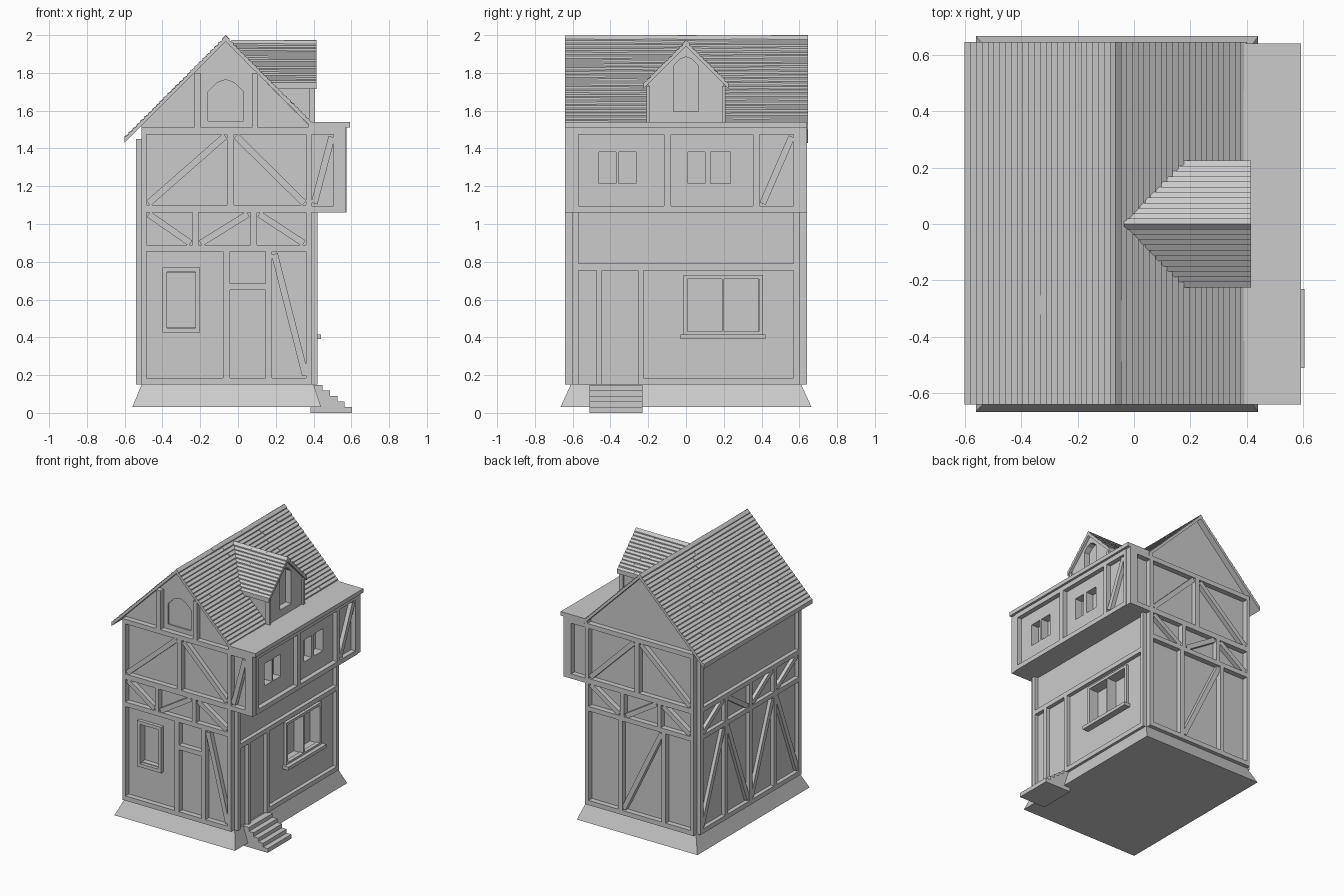
import bpy, bmesh, math, random

if "Cube" in bpy.data.objects:
    bpy.data.objects.remove(bpy.data.objects["Cube"])
random.seed(4)

mat = bpy.data.materials.new("plain grey")
mat.diffuse_color = (0.6, 0.6, 0.6, 1)
mat.use_nodes = True
mat.node_tree.nodes["Principled BSDF"].inputs["Base Color"].default_value = mat.diffuse_color


def prisms(name, items, axis):
    """One object from (profile, start, end) items, each extruded along x or y."""
    bm = bmesh.new()
    for pts, d0, d1 in items:
        put = (lambda u, z, d: (u, d, z)) if axis == 'y' else (lambda u, z, d: (d, u, z))
        a = [bm.verts.new(put(u, z, d0)) for u, z in pts]
        b = [bm.verts.new(put(u, z, d1)) for u, z in pts]
        n = len(pts)
        bm.faces.new(a)
        bm.faces.new(b[::-1])
        for i in range(n):
            bm.faces.new((a[i], b[i], b[(i + 1) % n], a[(i + 1) % n]))
    bmesh.ops.recalc_face_normals(bm, faces=bm.faces)
    me = bpy.data.meshes.new(name)
    bm.to_mesh(me)
    bm.free()
    me.materials.append(mat)
    ob = bpy.data.objects.new(name, me)
    bpy.context.collection.objects.link(ob)
    return ob


def rect(u0, u1, z0, z1):
    return [(u0, z0), (u1, z0), (u1, z1), (u0, z1)]


def arch(u0, u1, z0, z1, z2):
    m, q = (u0 + u1) / 2, (u1 - u0) / 4
    return [(u0, z0), (u1, z0), (u1, z1), (m + q, z1 + (z2 - z1) * .72), (m, z2),
            (m - q, z1 + (z2 - z1) * .72), (u0, z1)]


def brace(u0, z0, u1, z1, w=0.035):
    """Diagonal timber between two panel corners."""
    L = math.hypot(u1 - u0, z1 - z0)
    dx, dz = (u1 - u0) / L, (z1 - z0) / L
    e = w * 0.4
    u0, z0, u1, z1 = u0 + dx * e, z0 + dz * e, u1 - dx * e, z1 - dz * e
    nx, nz = -dz * w / 2, dx * w / 2
    return [(u0 + nx, z0 + nz), (u1 + nx, z1 + nz), (u1 - nx, z1 - nz), (u0 - nx, z0 - nz)]


def frame(name, rects, braces, axis, wall, out):
    """Timber framing lying on a wall plane; braces sit slightly lower."""
    s = 1 if out > wall else -1
    items = [(rect(*r), wall - s * .01, out) for r in rects]
    items += [(brace(*b), wall - s * .01, out - s * .005) for b in braces]
    return prisms(name, items, axis)


def cut(ob, name, items, axis):
    c = prisms(name, items, axis)
    c.hide_render = True
    c.hide_viewport = True
    m = ob.modifiers.new("openings", 'BOOLEAN')
    m.object = c
    m.operation = 'DIFFERENCE'
    m.solver = 'EXACT'


def shingles(name, c, top, s, run, rows, axis, span, parts):
    """Stepped shingle courses going down one 45 degree slope."""
    items = []
    for i in range(rows):
        a, b = run * i / rows, run * (i + 1) / rows
        d0, d1 = span(a)
        cuts = [d0] + sorted(d0 + (d1 - d0) * (k + random.uniform(-.3, .3)) / parts
                             for k in range(1, parts)) + [d1]
        for e0, e1 in zip(cuts, cuts[1:]):
            j = random.uniform(0, .003)
            drop = .008 if i else 0
            items.append(([(c + s * a, top - a - drop - j), (c + s * b, top - b - j),
                           (c + s * b, top - b - .035), (c + s * a, top - a - .035)], e0, e1))
    return prisms(name, items, axis)


# Flared stone base
base = prisms("foundation", [(rect(-.56, .44, .03, .15), -.665, .665)], 'y')
for v in base.data.vertices:
    if v.co.z > .1:
        v.co.x = -.51 if v.co.x < 0 else .40
        v.co.y = math.copysign(.61, v.co.y)

# Main walls with gables, and their window openings
walls = prisms("main_walls", [([(-.51, .14), (.39, .14), (.39, 1.51), (-.065, 1.965),
                                (-.51, 1.52)], -.60, .60)], 'y')
cut(walls, "front_opening_cutter", [(rect(-.38, -.22, .455, .74), -.7, -.56),
                                    (arch(-.16, .03, 1.545, 1.70, 1.765), -.7, -.59)], 'y')
cut(walls, "side_opening_cutter", [(rect(.005, .19, .425, .71), .33, .5),
                                   (rect(.20, .385, .425, .71), .33, .5)], 'x')

# Overhanging upper storey with its flat roof
bay = prisms("upper_bay", [(rect(.38, .54, 1.06, 1.51), -.60, .60)], 'y')
cut(bay, "bay_window_cutter", [(rect(a, b, 1.215, 1.38), .48, .7) for a, b in
                               ((-.46, -.37), (-.355, -.265), (.01, .10), (.13, .235))], 'x')
prisms("bay_roof", [(rect(.37, .592, 1.51, 1.54), -.64, .64)], 'y')

# Timbers shared by front and back: corner posts and floor beams
shared = [(-.51, -.485, .15, 1.51), (.36, .39, .15, 1.51), (-.51, .39, .15, .185),
          (-.51, .39, .855, .89), (-.51, .39, 1.06, 1.10), (-.51, .39, 1.475, 1.51),
          (-.058, -.02, 1.10, 1.475), (-.24, -.21, .89, 1.06), (.065, .10, .89, 1.06),
          (.39, .57, 1.06, 1.095), (.39, .57, 1.475, 1.51), (.505, .57, 1.06, 1.51)]
upper = [(-.485, 1.10, -.058, 1.475), (-.02, 1.475, .36, 1.10)]
frame("front_timbers", shared + [
    (-.08, -.042, .185, .855), (.145, .18, .185, .855), (-.042, .145, .65, .685),
    (-.233, -.196, 1.51, 1.80), (.074, .106, 1.51, 1.80)],
    upper + [(-.485, 1.06, -.24, .89), (-.21, .89, .065, 1.06), (.10, 1.06, .36, .89),
             (.19, .855, .36, .185), (.40, 1.095, .50, 1.475)], 'y', -.60, -.64)
frame("back_timbers", shared + [(.08, .115, .185, .855), (-.28, -.245, .185, .855)],
      upper + [(.36, 1.06, .10, .89), (.065, .89, -.21, 1.06), (-.24, 1.06, -.485, .89),
               (.08, .185, -.245, .855)], 'y', .60, .64)

# Left side timbers: four bays with alternating braces
ys = [-.585, -.29, 0, .29, .585]
left = [(y - .0175, y + .0175, .15, 1.06) for y in ys[1:-1]]
left += [(-.60, -.565, .15, 1.45), (.565, .60, .15, 1.45)]
left += [(-.60, .60, z, z + .035) for z in (.15, .855, 1.06)]
lb = []
for i, (a, b) in enumerate(zip(ys, ys[1:])):
    a, b = a + .0175, b - .0175
    lb.append((a, .89, b, 1.06) if i == 2 else (a, 1.06, b, .89))
    lb.append((a, .855, b, .185) if i % 2 else (a, .185, b, .855))
frame("left_timbers", left, lb, 'x', -.51, -.54)

# Right side timbers: ground floor and bay
frame("right_timbers", [
    (-.60, -.57, .15, 1.06), (.57, .60, .15, 1.06), (-.57, .57, .755, .79),
    (-.23, .57, .15, .185), (-.475, -.445, .15, .755), (-.255, -.225, .15, .755)],
    [], 'x', .39, .42)
frame("bay_timbers", [
    (-.60, .60, 1.06, 1.095), (-.60, .60, 1.475, 1.51), (-.60, -.57, 1.06, 1.51),
    (.57, .60, 1.06, 1.51), (-.116, -.08, 1.095, 1.475), (.355, .39, 1.095, 1.475)],
    [(.40, 1.095, .565, 1.475)], 'x', .54, .575)


# Window frames and sill
def border(u0, u1, z0, z1, w):
    return [(u0, u1, z0, z0 + w), (u0, u1, z1 - w, z1),
            (u0, u0 + w, z0 + w, z1 - w), (u1 - w, u1, z0 + w, z1 - w)]


frame("front_window_frame", border(-.40, -.20, .425, .77, .025), [], 'y', -.60, -.625)
frame("shop_window_frame", border(-.013, .407, .41, .73, .02) + [(.19, .20, .42, .72)],
      [], 'x', .39, .41)
frame("shop_window_sill", [(-.03, .42, .39, .415)], [], 'x', .39, .44)

# Main roof, courses running along y
full = lambda a: (-.64, .645)
shingles("main_roof_left", -.065, 2.0, -1, .535, 26, 'y', full, 7)
shingles("main_roof_right", -.065, 2.0, 1, .465, 23, 'y', full, 7)

# Dormer with arched window, corner posts and shingled roof
dormer = prisms("dormer_walls", [([(-.20, 1.52), (.20, 1.52), (.20, 1.74), (0, 1.945),
                                   (-.20, 1.74)], .02, .395)], 'x')
cut(dormer, "dormer_window_cutter", [(arch(-.065, .065, 1.595, 1.84, 1.885), .35, .5)], 'x')
prisms("dormer_posts", [(rect(s * .20 - .01, s * .20 + .01, 1.53, 1.73), .375, .408)
                        for s in (-1, 1)], 'x')
for side, s in (("left", -1), ("right", 1)):
    shingles("dormer_roof_" + side, 0, 1.975, s, .225, 12, 'x',
             lambda a: (-.035 + a, .415), 3)

# Entrance steps
prisms("entrance_steps", [(rect(.385, .448 + .039 * i, .0, .148 - .029 * i), -.51, -.23)
                          for i in range(5)], 'y')
